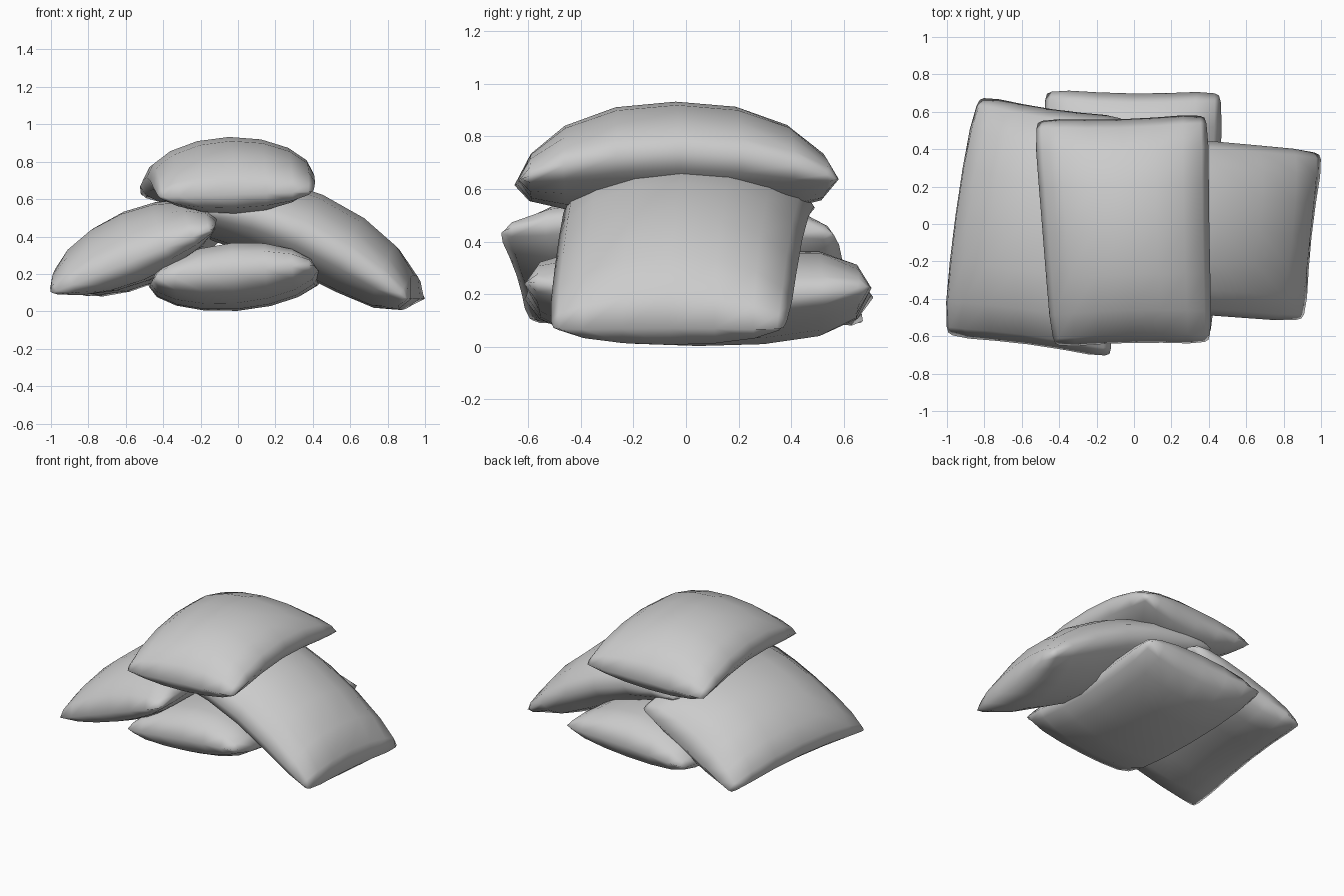
import bpy, bmesh
from math import sin, pi
from mathutils import Vector

cube = bpy.data.objects.get("Cube")
if cube:
    bpy.data.objects.remove(cube, do_unlink=True)

# Plain grey cloth
cloth = bpy.data.materials.new("grey_cloth")
cloth.use_nodes = True
GREY = (0.6, 0.6, 0.6, 1)
cloth.diffuse_color = GREY
cloth.node_tree.nodes["Principled BSDF"].inputs["Base Color"].default_value = GREY

N = 8  # segments along each side of a bag


def make_bag(name, corners, arch, top, bottom, fullness=3, lean=0):
    """Stuffed bag spanned by four seam corners (u runs along its length,
    v across), bowed along its length by arch, swollen by top and bottom.
    Fullness thickens its ends; lean moves the bow towards one end."""
    a, b, c, d = (Vector(p) for p in corners)
    normal = (c - a).cross(d - b).normalized()
    if normal.z < 0:
        normal.negate()
    steps = [sin(pi * (i / N - 0.5)) for i in range(N + 1)]

    def point(u, v, swell):
        # slightly hollow ends, full sides, blunted corners
        blunt = 1 - 0.05 * (u * v) ** 8
        s = u * (1 - 0.04 * (1 - v * v)) * blunt
        t = v * (1 - 0.01 * (1 - u * u)) * blunt
        flat = (a * (1 - s) * (1 - t) + b * (1 + s) * (1 - t)
                + c * (1 + s) * (1 + t) + d * (1 - s) * (1 + t)) / 4
        puff = max(0, 1 - abs(u) ** fullness) ** 0.5 * max(0, 1 - v * v) ** 0.57
        bow = arch * (1 - u * u) * (1 + lean * u)
        return flat + normal * (bow + swell * puff)

    bm = bmesh.new()
    for swell in (top, -bottom):
        rows = [[bm.verts.new(point(u, v, swell)) for v in steps] for u in steps]
        for i in range(N):
            for j in range(N):
                bm.faces.new((rows[i][j], rows[i + 1][j],
                              rows[i + 1][j + 1], rows[i][j + 1]))
    # sew both halves together along the seam
    bmesh.ops.remove_doubles(bm, verts=bm.verts, dist=0.0005)
    bmesh.ops.recalc_face_normals(bm, faces=bm.faces)
    for face in bm.faces:
        face.smooth = True
    mesh = bpy.data.meshes.new(name)
    bm.to_mesh(mesh)
    bm.free()
    mesh.materials.append(cloth)
    bag = bpy.data.objects.new(name, mesh)
    bpy.context.collection.objects.link(bag)
    return bag


# Bottom bag, belly down
make_bag("bottom_bag", [(-0.47, -0.63, 0.17), (-0.49, 0.73, 0.18),
                        (0.48, 0.72, 0.23), (0.42, -0.63, 0.25)],
         -0.05, 0.20, 0.155, fullness=5)

# Bag leaning on the -x side
make_bag("right_leaning_bag", [(-1.02, -0.61, 0.09), (-0.84, 0.70, 0.08),
                               (-0.03, 0.58, 0.44), (-0.11, -0.73, 0.45)],
         0.075, 0.215, 0.18)

# Bag draped lengthwise down the +x side
make_bag("left_draped_bag", [(0.925, -0.53, 0.06), (-0.35, -0.44, 0.55),
                             (-0.27, 0.51, 0.53), (1.025, 0.39, 0.06)],
         0.12, 0.225, 0.21, lean=0.4)

# Bag lying across the top
make_bag("top_bag", [(-0.44, -0.67, 0.61), (-0.54, 0.57, 0.62),
                     (0.40, 0.60, 0.64), (0.42, -0.65, 0.64)],
         0.10, 0.205, 0.19)
